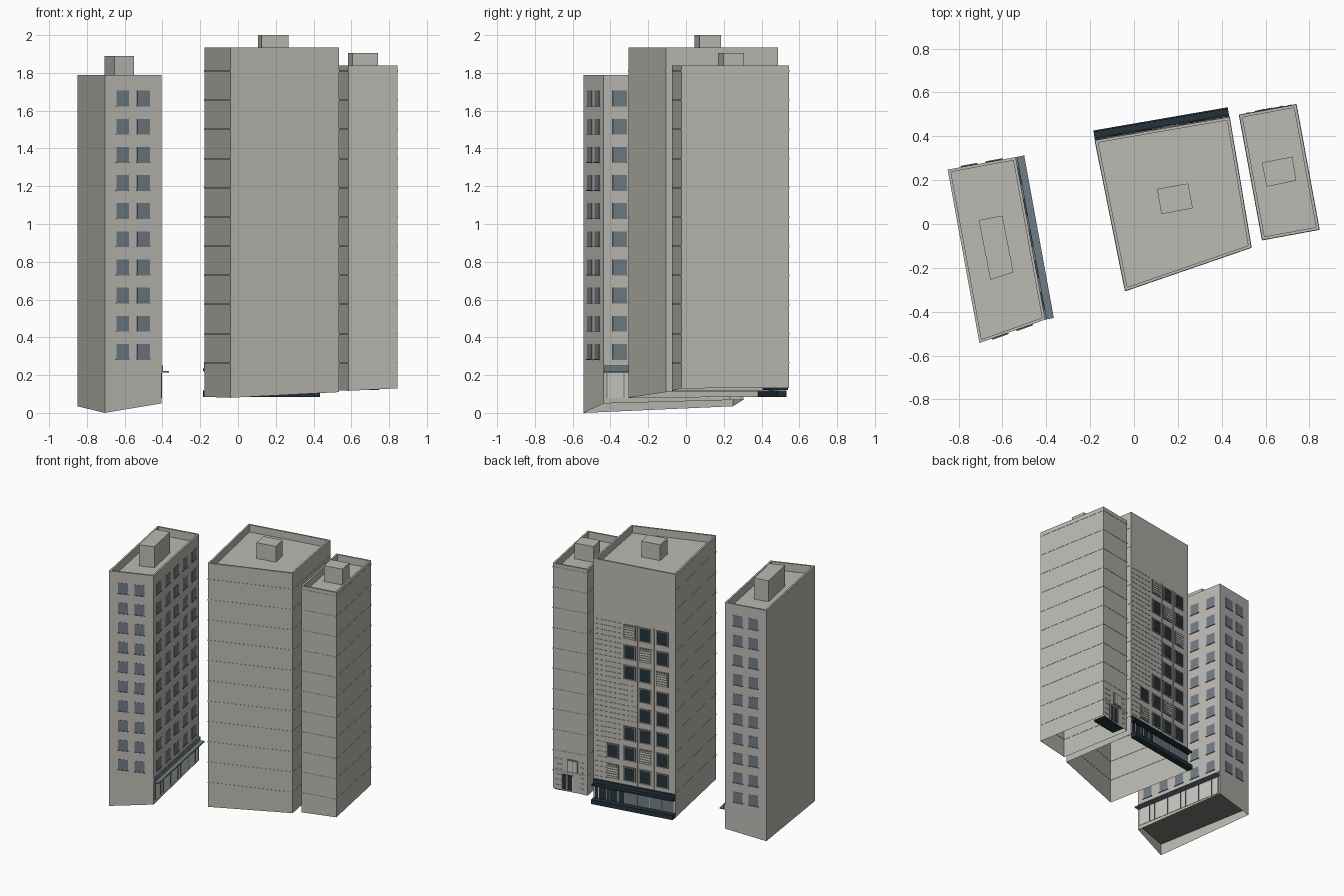
import bpy
import bmesh
from mathutils import Vector

default_cube = bpy.data.objects.get("Cube")
if default_cube:
    bpy.data.objects.remove(default_cube)


def material(name, red, green, blue):
    mat = bpy.data.materials.new(name)
    mat.use_nodes = True
    colour = (red, green, blue, 1)
    mat.diffuse_color = colour
    shader = next(n for n in mat.node_tree.nodes if n.type == "BSDF_PRINCIPLED")
    shader.inputs["Base Color"].default_value = colour
    return mat


concrete = material("warm grey concrete", .5, .49, .45)
blue_grey = material("blue grey glass", .16, .2, .235)
navy = material("dark navy metal", .017, .032, .042)
pale = material("pale panel", .58, .58, .55)
slab_grey = material("brown grey slab", .2, .19, .17)


def finish(name, bm, mat):
    bmesh.ops.recalc_face_normals(bm, faces=bm.faces)
    mesh = bpy.data.meshes.new(name)
    bm.to_mesh(mesh)
    bm.free()
    mesh.materials.append(mat)
    obj = bpy.data.objects.new(name, mesh)
    bpy.context.collection.objects.link(obj)
    return obj


def inset_corners(corners, distance):
    """Move each corner of a plan inwards along its two edges."""
    points = [Vector(c) for c in corners]
    result = []
    for i, p in enumerate(points):
        to_next = (points[(i + 1) % len(points)] - p).normalized()
        to_last = (points[i - 1] - p).normalized()
        result.append(p + (to_next + to_last) * distance)
    return result


def stack(name, rings, mat, cap_bottom=True):
    """Skin a pile of plan rings, each a list of 3D points."""
    bm = bmesh.new()
    loops = [[bm.verts.new(p) for p in ring] for ring in rings]
    for low, high in zip(loops, loops[1:]):
        for i in range(len(low)):
            j = (i + 1) % len(low)
            bm.faces.new((low[i], low[j], high[j], high[i]))
    bm.faces.new(loops[-1])
    if cap_bottom:
        bm.faces.new(loops[0][::-1])
    return finish(name, bm, mat)


def level(corners, z):
    return [(c[0], c[1], z) for c in corners]


def prism(name, corners, low, high, mat):
    return stack(name, [level(corners, low), level(corners, high)], mat)


class Wall:
    """One side of a plan: u runs 0 to 1 along it, out is measured outwards."""

    def __init__(self, start, end):
        self.start = Vector(start)
        self.along = Vector(end) - self.start
        self.normal = Vector((self.along.y, -self.along.x)).normalized()

    def point(self, u, out, z):
        p = self.start + self.along * u + self.normal * out
        return (p.x, p.y, z)

    def add_box(self, bm, u0, u1, z0, z1, out, back=-.002):
        low, high = [[bm.verts.new(self.point(u, o, z)) for u, o in
                      ((u0, out), (u1, out), (u1, back), (u0, back))]
                     for z in (z0, z1)]
        bm.faces.new(low[::-1])
        bm.faces.new(high)
        for i in range(4):
            j = (i + 1) % 4
            bm.faces.new((low[i], low[j], high[j], high[i]))

    def boxes(self, name, mat, specs):
        bm = bmesh.new()
        for spec in specs:
            self.add_box(bm, *spec)
        return finish(name, bm, mat)


def tower(name, corners, base, top, roof, house, house_top):
    """Open-bottomed shell with parapet, sunken roof and roof house."""
    inner = inset_corners(corners, .013)
    foot = [(c[0], c[1], z) for c, z in zip(corners, base)]
    stack(name + "_shell", [foot, level(corners, top), level(inner, top),
                            level(inner, roof)], concrete, cap_bottom=False)
    prism(name + "_roof_house", house, roof, house_top, concrete)
    return [Wall(corners[i], corners[(i + 1) % 4]) for i in range(4)]


FLOOR = .1545
COURSES = [.265 + FLOOR * i for i in range(11)]

# Tower shells: corners run front right, front left, back left, back right
west_plan = [(-.705, -.543), (-.405, -.436), (-.54, .305), (-.85, .248)]
middle_plan = [(-.04, -.305), (.535, -.107), (.435, .488), (-.178, .382)]
east_plan = [(.585, -.073), (.845, -.025), (.74, .545), (.48, .497)]
west = tower("west_tower", west_plan, (0, .05, .07, .035), 1.79, 1.73,
             [(-.655, -.255), (-.55, -.22), (-.6, .038), (-.708, .018)], 1.89)
middle = tower("middle_tower", middle_plan, (.08, .11, .115, .085), 1.935, 1.88,
               [(.125, .045), (.268, .072), (.247, .185), (.105, .16)], 2)
east = tower("east_tower", east_plan, (.117, .13, .132, .12), 1.84, 1.785,
             [(.605, .17), (.74, .198), (.722, .307), (.583, .28)], 1.905)

# West tower windows and sills
layouts = {"front": (west[0], (.315, .685), .113),
           "side": (west[1], (.115, .31, .5, .69, .885), .05),
           "back": (west[2], (.315, .685), .113)}
for side, (wall, columns, half) in layouts.items():
    panes, sills = [], []
    for row in range(10):
        z = .285 + row * .149
        for u in columns:
            panes.append((u - half, u + half, z, z + .08, .002))
            sills.append((u - half * 1.1, u + half * 1.1, z - .004, z, .006))
    wall.boxes("west_tower_" + side + "_windows", blue_grey, panes)
    wall.boxes("west_tower_" + side + "_sills", blue_grey, sills)

# West tower shopfront with canopy and inner floor
shop = west[1]
shop.boxes("west_shop_panels", pale, [(.02, .98, .08, .212, .003)])
shop.boxes("west_shop_mullions", slab_grey,
           [(u, u + .006, .08, .212, .006)
            for u in (.02, .14, .2, .36, .52, .58, .74, .9, .974)])
shop.boxes("west_shop_canopy", blue_grey, [(0, 1, .214, .222, .04)])
shop.boxes("west_shop_fascia", blue_grey, [(0, 1, .222, .25, .008)])
prism("west_shop_floor", inset_corners(west_plan, .006), .085, .095, slab_grey)

# Thin floor courses on the plain walls
for name, walls, top in (("middle", (middle[0], middle[1], middle[3]), 1.935),
                         ("east", east, 1.84)):
    for i, wall in enumerate(walls):
        wall.boxes(f"{name}_tower_courses_{i}", concrete,
                   [(0, 1, z - .004, z + .004, .002)
                    for z in COURSES if z < top])

# Middle tower back facade: u runs from the left end to the right end
facade = middle[2]
columns = (.235, .44, .635, .84)
first_column = (0, 0, 1, 2, 2, 1, 1, 1)
screened = {(0, 0), (2, 1), (3, 5), (2, 6), (1, 7)}
frames, dark, light, slats, ribs = [], [], [], [], []
for row, first in enumerate(first_column):
    z = .345 + FLOOR * row
    for col in range(first, 4):
        u = columns[col]
        frames.append((u - .075, u + .075, z - .055, z + .055, .005))
        if (col, row) in screened:
            light.append((u - .06, u + .06, z - .045, z + .045, .007))
            slats += [(u - .06, u + .06, z + d * .018 - .003, z + d * .018 + .003, .009)
                      for d in (-2, -1, 0, 1, 2)]
        else:
            dark.append((u - .06, u + .06, z - .045, z + .045, .007))
    # Short raised strips on the blank part of each floor
    limit = columns[first] - .1
    for line in range(4):
        u = .02
        while u < limit:
            ribs.append((u, u + .03, z - .06 + line * .038, z - .056 + line * .038, .004))
            u += .055
facade.boxes("facade_window_frames", slab_grey, frames)
facade.boxes("facade_dark_windows", navy, dark)
facade.boxes("facade_screened_windows", pale, light)
facade.boxes("facade_window_slats", slab_grey, slats)
facade.boxes("facade_raised_strips", concrete, ribs)
facade.boxes("facade_pilasters", concrete,
             [(u - .006, u + .006, .27, 1.49, .006) for u in (.537, .737)])

# Middle tower shopfront: step, glazing, doors, fascia and canopy
facade.boxes("middle_shop_step", navy, [(0, 1, .085, .118, .045)])
facade.boxes("middle_shop_glass", blue_grey, [(.38, .98, .118, .215, .004)])
facade.boxes("middle_shop_entrance", navy, [(.02, .38, .118, .215, .004)])
facade.boxes("middle_shop_mullions", pale,
             [(u, u + .008, .118, .215, .008)
              for u in (.06, .16, .2, .3, .38, .53, .68, .83)])
facade.boxes("middle_shop_fascia", navy, [(0, 1, .215, .262, .012)])
facade.boxes("middle_shop_canopy", navy, [(0, 1, .222, .234, .04)])

# East tower back entrance: door, window above and inner floor slab
entry = east[2]
entry.boxes("east_door", navy, [(.25, .6, .135, .25, .004)])
entry.boxes("east_door_frame", pale,
            [(u, u + .03, .135, .25, .007) for u in (.25, .41, .57)])
entry.boxes("east_entry_window_frame", slab_grey, [(.42, .74, .27, .37, .004)])
entry.boxes("east_entry_window", pale,
            [(.45, .57, .28, .36, .006), (.59, .71, .28, .36, .006)])
entry.boxes("east_entry_strips", concrete,
            [(u, u + .08, z, z + .004, .004)
             for u in (.08, .2, .8) for z in (.16, .2, .24, .28, .32, .36)])
entry.boxes("east_entry_floor", navy, [(.05, .85, .122, .134, -.003, -.1)])
